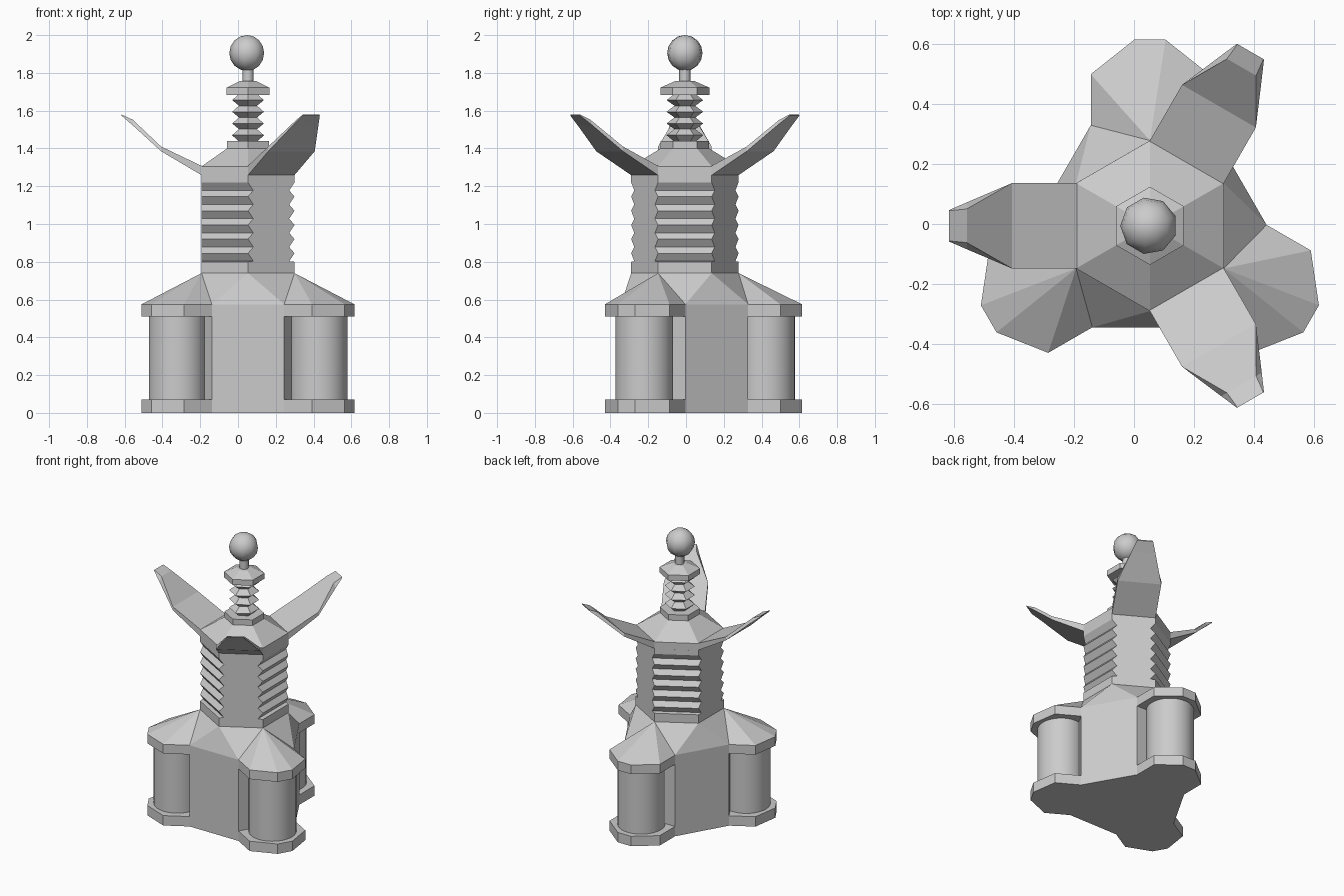
import bpy, bmesh
from math import sin, cos, pi, radians, sqrt

if "Cube" in bpy.data.objects:
    bpy.data.objects.remove(bpy.data.objects["Cube"])

CX, CY = 0.053, -0.006          # tower axis
LOBES = (90, 210, 330)
FINS = (60, 180, 300)


def polar(r, t, deg, z):
    """Point at radial distance r and sideways offset t for a direction."""
    a = radians(deg)
    return (CX + r * cos(a) - t * sin(a), CY + r * sin(a) + t * cos(a), z)


def make(name, verts, faces, smooth=False):
    me = bpy.data.meshes.new(name)
    me.from_pydata(verts, [], faces)
    bm = bmesh.new()
    bm.from_mesh(me)
    bmesh.ops.remove_doubles(bm, verts=bm.verts, dist=1e-5)
    bmesh.ops.recalc_face_normals(bm, faces=bm.faces)
    bm.to_mesh(me)
    bm.free()
    ob = bpy.data.objects.new(name, me)
    bpy.context.collection.objects.link(ob)
    if smooth:
        bpy.ops.object.select_all(action='DESELECT')
        ob.select_set(True)
        bpy.context.view_layer.objects.active = ob
        bpy.ops.object.shade_smooth_by_angle(angle=radians(50))
    return ob


def loft(name, rings, smooth=False):
    n = len(rings[0])
    verts = [v for r in rings for v in r]
    faces = [(i * n + j, i * n + (j + 1) % n, (i + 1) * n + (j + 1) % n, (i + 1) * n + j)
             for i in range(len(rings) - 1) for j in range(n)]
    faces += [tuple(range(n))[::-1], tuple(range(len(verts) - n, len(verts)))]
    return make(name, verts, faces, smooth)


def ngon(r, z, n=6, start=90):
    return [polar(r, 0, start + 360 * k / n, z) for k in range(n)]


# Base slabs: three-lobed outline
LOBE = [(.335, -.197), (.505, -.197), (.62, -.052), (.62, .052), (.505, .197), (.335, .197)]


def outline(z):
    return [polar(r, t, a, z) for a in LOBES for r, t in LOBE]


loft("base_slab", [outline(0), outline(.07)])
loft("upper_slab", [outline(.51), outline(.575)])

# Base core walls between the lobes
core = lambda z: [polar(.335, t, a, z) for a in LOBES for t in (-.197, .197)]
loft("base_core", [core(0.07), core(.51)])

# Round columns in each lobe
for k, a in enumerate(LOBES):
    x, y, _ = polar(.43, 0, a, 0)
    ring = lambda z: [(x + .153 * cos(2 * pi * i / 32), y + .153 * sin(2 * pi * i / 32), z)
                      for i in range(32)]
    loft(f"column_{k + 1}", [ring(.06), ring(.52)], smooth=True)

# Sloping lower roof: fans from the lobes to the tower foot
verts = outline(.575) + ngon(.284, .74)
faces = [tuple(range(18, 24)), tuple(range(18))[::-1]]
for k in range(3):
    apex, nxt = 18 + 2 * k, 18 + (2 * k + 2) % 6
    s, e, s2 = 6 * k, 6 * k + 5, (6 * k + 6) % 18
    mid = apex + 1
    faces += [(s + j, s + j + 1, apex) for j in range(5)]
    faces += [(apex, e, mid), (mid, e, s2), (mid, s2, nxt)]
make("lower_roof", verts, faces)


# Tower: hexagon with three louvred faces set in and out
def tower_ring(d, z, ap=.246):
    half = ap / sqrt(3)
    out = []
    for f in (60, 180, 300):     # plain faces keep their plane, corners slide
        w = half - d * 2 / sqrt(3)
        out += [polar(ap, -w, f, z), polar(ap, w, f, z)]
    return out


rings = [tower_ring(0, .74), tower_ring(0, .80), tower_ring(.028, .803)]
for k in range(6):
    z = .803 + .075 * k
    rings.append(tower_ring(0, z + .042))
    rings.append(tower_ring(.028 if k < 5 else 0, z + .075 if k < 5 else 1.255))
loft("louvred_tower", rings)

# Upper roof with fascia and collar
loft("upper_roof", [ngon(.284, 1.255), ngon(.284, 1.305), ngon(.128, 1.40), ngon(.128, 1.44)])

# Flared fins on the plain faces
# radial distance, lower half width, lower z, upper half width, upper z
FIN = [(.24, .142, 1.255, .142, 1.305), (.46, .142, 1.385, .142, 1.41),
       (.61, .078, 1.522, .056, 1.552), (.67, .052, 1.574, .05, 1.58)]
for k, a in enumerate(FINS):
    loft(f"fin_{k + 1}", [[polar(r, -wl, a, zl), polar(r, wl, a, zl),
                          polar(r, wu, a, zu), polar(r, -wu, a, zu)]
                         for r, wl, zl, wu, zu in FIN])

# Ribbed spire neck
rings = [ngon(.055, 1.435)]
for k in range(4):
    z = 1.44 + .062 * k
    rings += [ngon(.097, z + .03), ngon(.055, z + .062)]
loft("ribbed_neck", rings)

# Spire cap and stem
loft("spire_cap", [ngon(.13, 1.683), ngon(.13, 1.722), ngon(.05, 1.757)])
loft("stem", [ngon(.03, 1.75, 8), ngon(.03, 1.84, 8)], smooth=True)

# Ball finial
bpy.ops.mesh.primitive_uv_sphere_add(segments=9, ring_count=8, radius=.095,
                                     location=(CX - .004, CY, 1.905), rotation=(0, 0, pi / 2))
bpy.context.object.name = "ball_finial"
bpy.ops.object.shade_smooth_by_angle(angle=radians(60))
